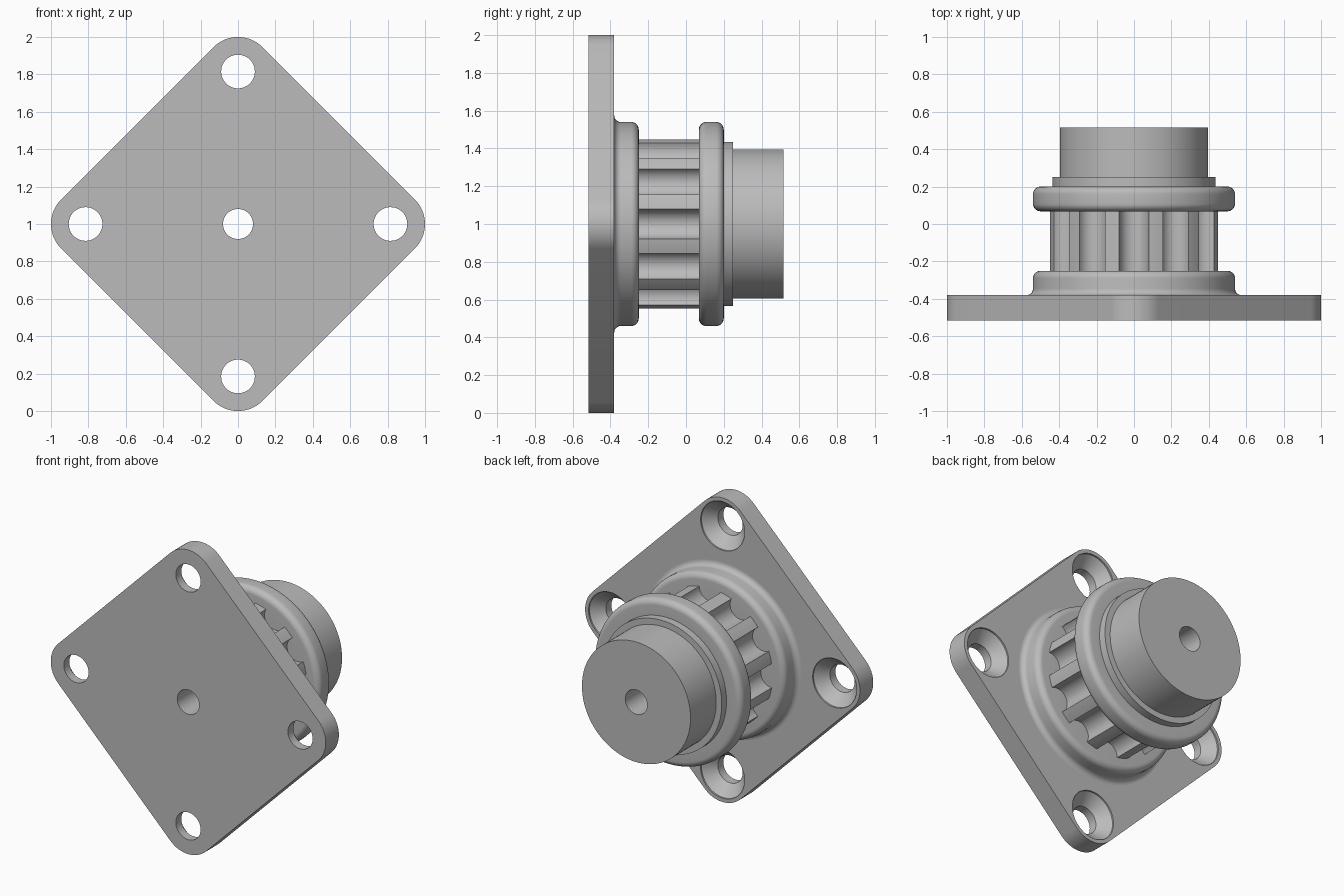
import bpy, bmesh
from math import sin, cos, pi, radians
from mathutils import Vector

if "Cube" in bpy.data.objects:
    bpy.data.objects.remove(bpy.data.objects["Cube"])

# Single grey finish
grey = bpy.data.materials.new("grey_metal")
grey.use_nodes = True
grey.diffuse_color = (0.5, 0.5, 0.5, 1)
grey.node_tree.nodes["Principled BSDF"].inputs["Base Color"].default_value = (0.5, 0.5, 0.5, 1)

CENTRE = 1.0
FRONT, SEAT, BACK = -0.517, -0.38, 0.517
GEAR_START, GEAR_END = -0.25, 0.068
BORE, FLANGE, HOLE, HOLE_AT = 0.08, 0.54, 0.09, 0.815


def arc(cx, cy, r, start, end, steps=8):
    """Points of an arc, angles in degrees."""
    return [(cx + r * cos(radians(start + (end - start) * i / steps)),
             cy + r * sin(radians(start + (end - start) * i / steps)))
            for i in range(steps + 1)]


def lathe(bm, profile, x=0, z=CENTRE, steps=96):
    """Spin (radius, y) points about an axis parallel to y."""
    verts = [bm.verts.new((x + r, y, z)) for r, y in profile]
    edges = [bm.edges.new(pair) for pair in zip(verts, verts[1:])]
    bmesh.ops.spin(bm, geom=verts + edges, cent=(x, 0, z), axis=(0, 1, 0),
                   angle=2 * pi, steps=steps, use_merge=True)


def extrude(bm, outline, y0, y1, caps):
    """Run an (x, z) outline from y0 to y1."""
    rings = [[bm.verts.new((x, y, CENTRE + z)) for x, z in outline] for y in (y0, y1)]
    n = len(outline)
    for i in range(n):
        j = (i + 1) % n
        bm.faces.new((rings[0][i], rings[0][j], rings[1][j], rings[1][i]))
    if caps:
        for ring in rings:
            bm.faces.new(ring)


def finish(name, bm):
    bmesh.ops.remove_doubles(bm, verts=bm.verts, dist=1e-5)
    bmesh.ops.recalc_face_normals(bm, faces=bm.faces)
    mesh = bpy.data.meshes.new(name)
    bm.to_mesh(mesh)
    bm.free()
    mesh.materials.append(grey)
    obj = bpy.data.objects.new(name, mesh)
    bpy.context.collection.objects.link(obj)
    return obj


def smooth(obj):
    bpy.ops.object.select_all(action='DESELECT')
    obj.select_set(True)
    bpy.context.view_layer.objects.active = obj
    bpy.ops.object.shade_smooth_by_angle(angle=radians(30))


# Diamond mounting plate with rounded corners
bm = bmesh.new()
outline = []
for k in range(4):
    a = 90 * k
    outline += arc(HOLE_AT * cos(radians(a)), HOLE_AT * sin(radians(a)),
                   1 - HOLE_AT, a - 45, a + 45, 16)
extrude(bm, outline, FRONT, SEAT, True)
plate = finish("mounting_plate", bm)

# Countersunk corner holes and the centre bore
bm = bmesh.new()
sink = 0.16
countersink = [(0, FRONT - 0.1), (HOLE, FRONT - 0.1), (HOLE, SEAT - 0.08),
               (sink, SEAT - 0.01), (sink, SEAT + 0.1), (0, SEAT + 0.1)]
for k in range(4):
    lathe(bm, countersink, HOLE_AT * cos(k * pi / 2),
          CENTRE + HOLE_AT * sin(k * pi / 2), 48)
lathe(bm, [(0, FRONT - 0.1), (BORE, FRONT - 0.1), (BORE, SEAT + 0.1), (0, SEAT + 0.1)])
cutter = finish("hole_cutter", bm)
cutter.hide_render = True

cut = plate.modifiers.new("holes", 'BOOLEAN')
cut.operation = 'DIFFERENCE'
cut.solver = 'EXACT'
cut.object = cutter
graph = bpy.context.evaluated_depsgraph_get()
drilled = bpy.data.meshes.new_from_object(plate.evaluated_get(graph))
plate.modifiers.clear()
plate.data = drilled
bpy.data.objects.remove(cutter)
smooth(plate)

# Front flange, blended into the plate
bm = bmesh.new()
blend, round_over = 0.035, 0.04
lathe(bm, arc(FLANGE + blend, SEAT + blend, blend, 270, 180)
      + arc(FLANGE - round_over, GEAR_START - round_over, round_over, 0, 90)
      + [(0.34, GEAR_START)])
smooth(finish("front_flange", bm))

# Toothed drum with twelve rounded grooves
bm = bmesh.new()
teeth, drum, groove = 12, 0.455, 0.079
outline = []
for k in range(teeth):
    a = 360 * k / teeth
    c, s = cos(radians(a)), sin(radians(a))
    # Groove is a half round facing outward
    for u, v in arc(drum * cos(radians(10)), 0, groove, 270, 90, 14):
        outline.append((u * c - v * s, u * s + v * c))
    outline += arc(0, 0, drum, a + 10, a + 20, 4)
extrude(bm, outline, GEAR_START, GEAR_END, False)
smooth(finish("toothed_drum", bm))

# Back flange, collar, hub and bore in one turned piece
bm = bmesh.new()
edge, flange_end, collar_end = FLANGE - round_over, 0.2, 0.25
lathe(bm, [(0.34, GEAR_END)]
      + arc(edge, GEAR_END + round_over, round_over, -90, 0)
      + arc(edge, flange_end - round_over, round_over, 0, 90)
      + [(0.435, flange_end), (0.435, collar_end), (0.395, collar_end),
         (0.395, BACK), (BORE, BACK), (BORE, SEAT)])
smooth(finish("back_flange_and_hub", bm))
